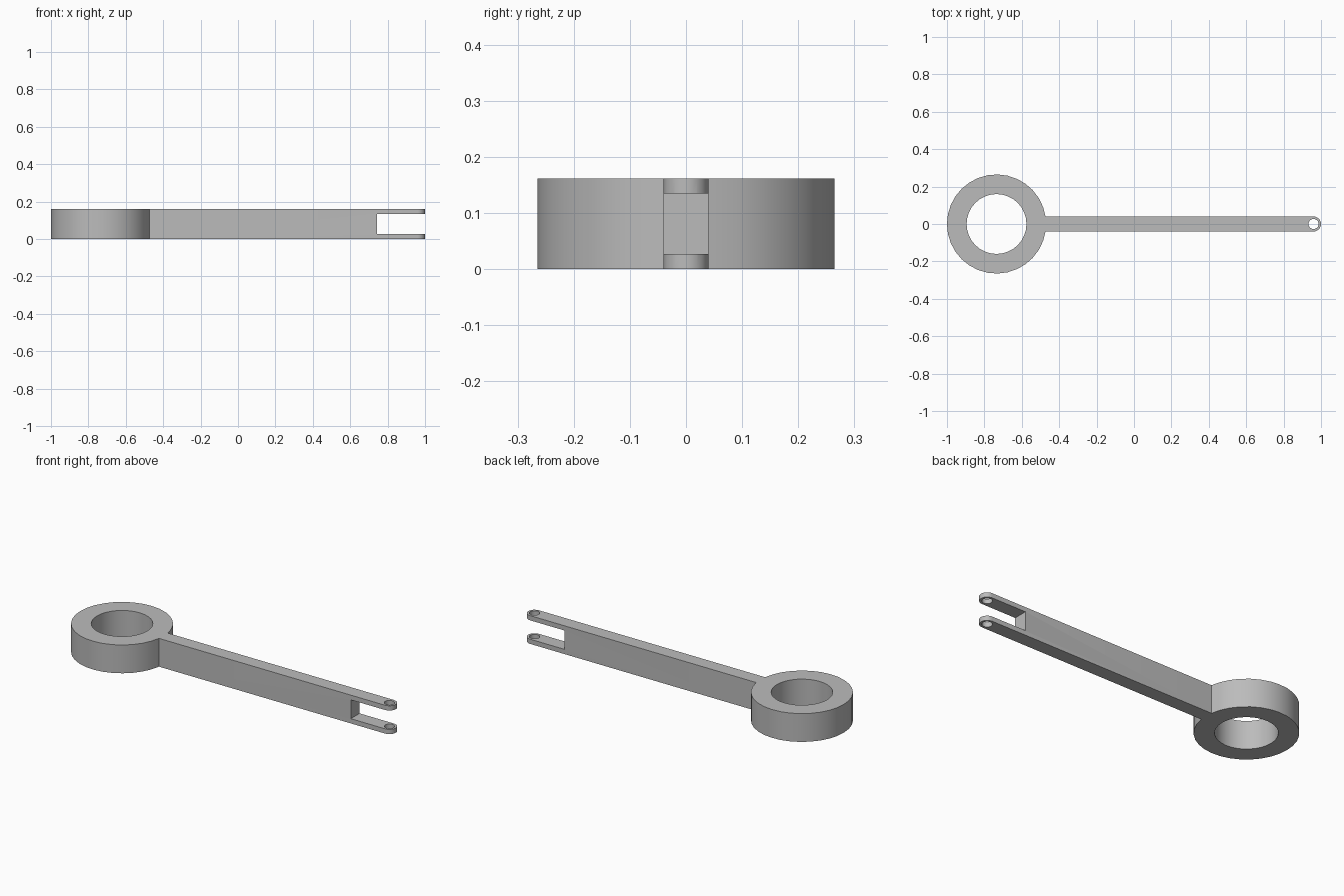
import bpy
import bmesh
from math import sin, cos, pi, asin, radians

cube = bpy.data.objects.get("Cube")
if cube:
    bpy.data.objects.remove(cube)

HEIGHT = 0.162
RING_X, RING_R, BORE_R = -0.735, 0.265, 0.16
TIP_X, ARM_R, PIN_R = 0.96, 0.04, 0.027
SLOT_X, PRONG = 0.743, 0.027

grey = bpy.data.materials.new("plain grey")
grey.use_nodes = True
colour = (0.5, 0.5, 0.5, 1)
grey.diffuse_color = colour
grey.node_tree.nodes["Principled BSDF"].inputs["Base Color"].default_value = colour


def arc(cx, r, start, end, steps):
    angles = [start + (end - start) * i / steps for i in range(steps + 1)]
    return [(cx + r * cos(a), r * sin(a)) for a in angles]


def prism(name, outline, z0, z1):
    """Extrude a flat outline from z0 up to z1."""
    bm = bmesh.new()
    base = bm.faces.new([bm.verts.new((x, y, z0)) for x, y in outline])
    top = bmesh.ops.extrude_face_region(bm, geom=[base])["geom"]
    verts = [v for v in top if isinstance(v, bmesh.types.BMVert)]
    bmesh.ops.translate(bm, vec=(0, 0, z1 - z0), verts=verts)
    bmesh.ops.recalc_face_normals(bm, faces=bm.faces)
    mesh = bpy.data.meshes.new(name)
    bm.to_mesh(mesh)
    bm.free()
    mesh.materials.append(grey)
    obj = bpy.data.objects.new(name, mesh)
    bpy.context.collection.objects.link(obj)
    return obj


# Ring and arm share one outline: large arc, then the rounded arm tip
join = asin(ARM_R / RING_R)
outline = arc(RING_X, RING_R, join, 2 * pi - join, 30)
outline += arc(TIP_X, ARM_R, -pi / 2, pi / 2, 12)
rod = prism("forked_ring_arm", outline, 0, HEIGHT)

# Bore, pin hole and fork slot
cutters = [
    prism("bore_cutter", arc(RING_X, BORE_R, 0, 2 * pi, 32)[:-1], -0.1, 0.3),
    prism("pin_hole_cutter", arc(TIP_X, PIN_R, 0, 2 * pi, 24)[:-1], -0.1, 0.3),
    prism("fork_slot_cutter", [(SLOT_X, -0.1), (1.1, -0.1), (1.1, 0.1), (SLOT_X, 0.1)],
          PRONG, HEIGHT - PRONG),
]
bpy.ops.object.select_all(action="DESELECT")
bpy.context.view_layer.objects.active = rod
rod.select_set(True)
for cutter in cutters:
    mod = rod.modifiers.new(cutter.name, "BOOLEAN")
    mod.operation = "DIFFERENCE"
    mod.solver = "EXACT"
    mod.object = cutter
    bpy.ops.object.modifier_apply(modifier=mod.name)
    bpy.data.objects.remove(cutter)

bpy.ops.object.shade_smooth_by_angle(angle=radians(30))
